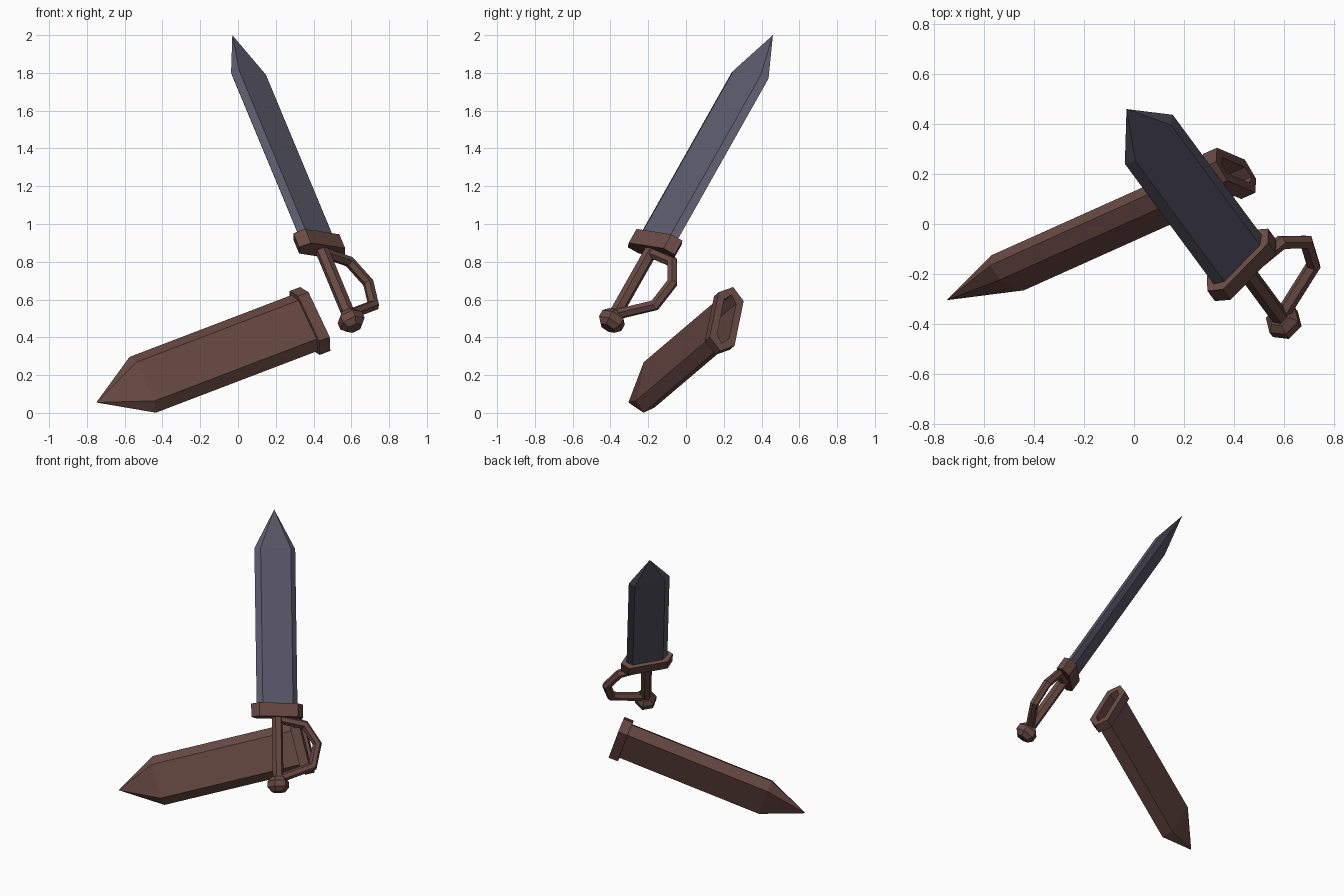
import bpy, bmesh, math
from mathutils import Vector, Matrix

cube = bpy.data.objects.get("Cube")
if cube:
    bpy.data.objects.remove(cube, do_unlink=True)


def material(name, rgb):
    m = bpy.data.materials.new(name)
    m.use_nodes = True
    m.diffuse_color = (*rgb, 1)
    m.node_tree.nodes["Principled BSDF"].inputs["Base Color"].default_value = (*rgb, 1)
    return m


brown = material("brown leather", (0.14, 0.068, 0.056))
steel = material("dark steel", (0.105, 0.10, 0.145))


def frame(tip, along, across):
    """Local x = width, local z = towards the tip, origin at the tip."""
    z = Vector(along).normalized()
    x = Vector(across)
    x = (x - z * x.dot(z)).normalized()
    m = Matrix((x, z.cross(x), z)).transposed().to_4x4()
    m.translation = Vector(tip)
    return m


def loft(name, rings, mat, matrix):
    """Skin a row of equal-sized rings and cap both ends."""
    bm = bmesh.new()
    rows = [[bm.verts.new(p) for p in ring] for ring in rings]
    for r0, r1 in zip(rows, rows[1:]):
        for i in range(len(r0)):
            j = (i + 1) % len(r0)
            bm.faces.new((r0[i], r0[j], r1[j], r1[i]))
    bm.faces.new(rows[0])
    bm.faces.new(rows[-1])
    bmesh.ops.remove_doubles(bm, verts=bm.verts, dist=1e-5)
    bmesh.ops.recalc_face_normals(bm, faces=bm.faces)
    me = bpy.data.meshes.new(name)
    bm.to_mesh(me)
    bm.free()
    me.materials.append(mat)
    ob = bpy.data.objects.new(name, me)
    ob.matrix_world = matrix
    bpy.context.collection.objects.link(ob)
    return ob


def blade_hex(s, w, a, t):
    """Flat hexagon: sharp edges at w, flat faces of half width a, half thickness t."""
    return [(w, 0, -s), (a, t, -s), (-a, t, -s), (-w, 0, -s), (-a, -t, -s), (a, -t, -s)]


def round_hex(s, r):
    return [(r * math.cos(k * math.pi / 3), r * math.sin(k * math.pi / 3), -s) for k in range(6)]


# Sword
sword = frame((-0.03, 0.46, 2.0), (-0.341, 0.462, 0.819), (0.694, 0.709, -0.111))
loft("blade", [blade_hex(0, 0, 0, 0), blade_hex(0.262, 0.138, 0.102, 0.028),
               blade_hex(1.34, 0.138, 0.102, 0.028)], steel, sword)
loft("crossguard", [blade_hex(1.305, 0.175, 0.13, 0.05),
                    blade_hex(1.395, 0.175, 0.13, 0.05)], brown, sword)
loft("grip", [round_hex(1.38, 0.036), round_hex(1.82, 0.036)], brown, sword)
loft("pommel", [round_hex(1.795, 0.045), round_hex(1.825, 0.072),
                round_hex(1.865, 0.072), round_hex(1.895, 0.045)], brown, sword)

# Knuckle guard: a six-sided bar swept along a mitred path in the blade plane
path = [Vector(p) for p in ((0, 1.405), (0.185, 1.44), (0.268, 1.565), (0.235, 1.715), (0.02, 1.8))]
rings = []
for i, p in enumerate(path):
    d0 = (p - path[max(i - 1, 0)]).normalized()
    d1 = (path[min(i + 1, len(path) - 1)] - p).normalized()
    d = (d0 + d1).normalized()
    stretch = 1 / max(d.dot(d1), d.dot(d0))
    side = Vector((d.y, -d.x)) * stretch
    rings.append([(p.x + side.x * x, y, -p.y - side.y * x) for x, y, _ in round_hex(0, 0.029)])
loft("knuckle_guard", rings, brown, sword)

# Scabbard with a raised collar and a hollow mouth
sheath = frame((-0.75, -0.305, 0.055), (-0.862, -0.387, -0.329), (-0.42, 0.181, 0.889))
loft("scabbard", [blade_hex(0, 0, 0, 0),
                  blade_hex(0.285, 0.166, 0.115, 0.055),
                  blade_hex(1.28, 0.166, 0.115, 0.055),
                  blade_hex(1.28, 0.19, 0.133, 0.073),
                  blade_hex(1.345, 0.19, 0.133, 0.073),
                  blade_hex(1.345, 0.145, 0.104, 0.035),
                  blade_hex(0.3, 0.145, 0.104, 0.035)], brown, sheath)
